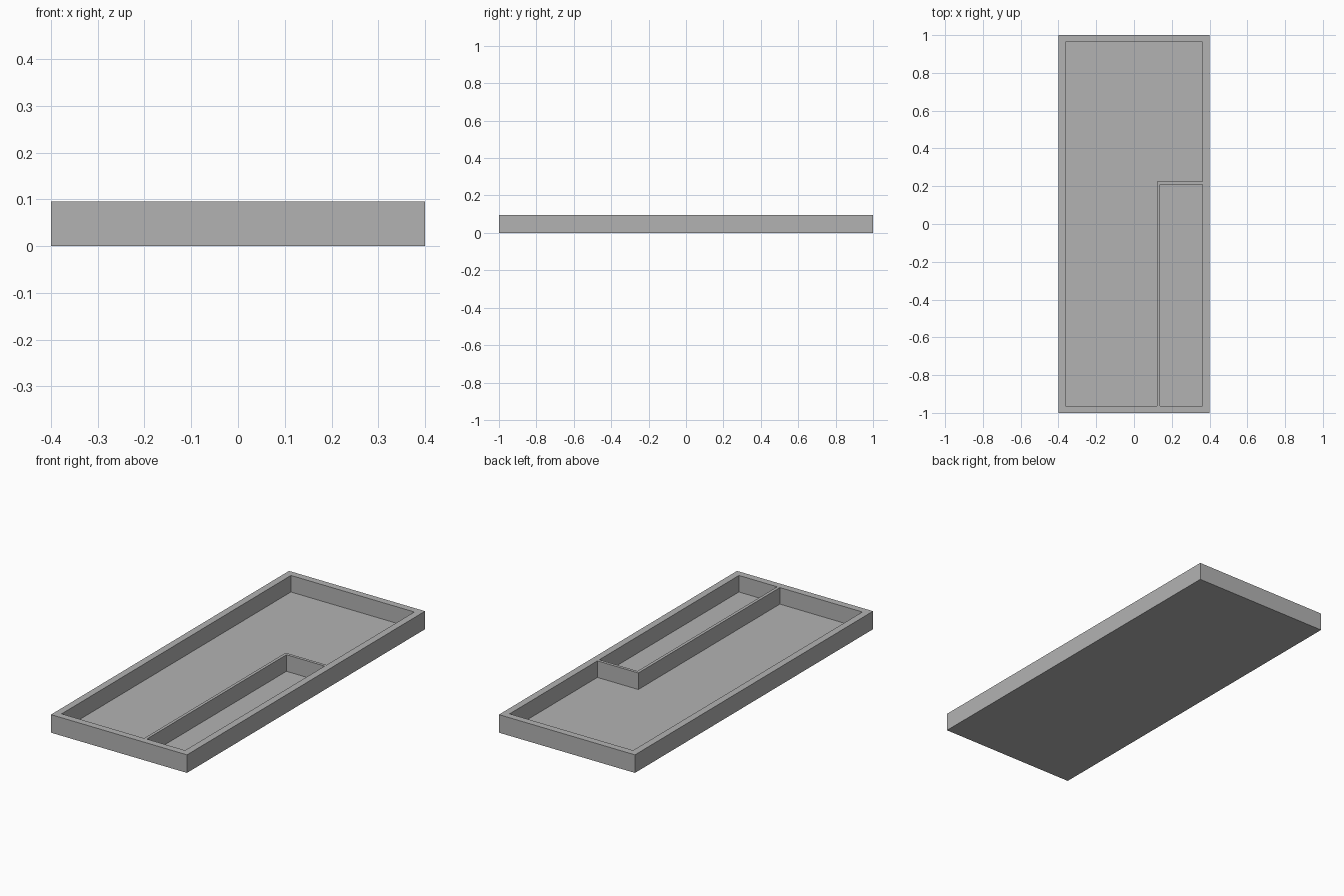
import bpy
import bmesh

cube = bpy.data.objects.get("Cube")
if cube:
    bpy.data.objects.remove(cube, do_unlink=True)

HALF_X, HALF_Y, HEIGHT = 0.40, 1.0, 0.096
IN_X, IN_Y, FLOOR = 0.363, 0.963, 0.008
WALL = 0.016                      # thin divider
DIV_X, DIV_Y = 0.122, 0.226       # outer faces of the divider

grey = bpy.data.materials.new("mid grey")
grey.use_nodes = True
colour = (0.45, 0.45, 0.45, 1)
grey.diffuse_color = colour
grey.node_tree.nodes["Principled BSDF"].inputs["Base Color"].default_value = colour


def prism(name, outline, z0, z1):
    """Extrude a counter-clockwise outline from z0 up to z1."""
    bm = bmesh.new()
    base = bm.faces.new([bm.verts.new((x, y, z0)) for x, y in outline])
    top = bmesh.ops.extrude_face_region(bm, geom=[base], use_keep_orig=True)
    verts = [g for g in top["geom"] if isinstance(g, bmesh.types.BMVert)]
    bmesh.ops.translate(bm, verts=verts, vec=(0, 0, z1 - z0))
    bmesh.ops.recalc_face_normals(bm, faces=bm.faces)
    mesh = bpy.data.meshes.new(name)
    bm.to_mesh(mesh)
    bm.free()
    mesh.materials.append(grey)
    obj = bpy.data.objects.new(name, mesh)
    bpy.context.collection.objects.link(obj)
    return obj


def rectangle(x0, y0, x1, y1):
    return [(x0, y0), (x1, y0), (x1, y1), (x0, y1)]


# Solid block
tray = prism("tray", rectangle(-HALF_X, -HALF_Y, HALF_X, HALF_Y), 0, HEIGHT)

# Large L-shaped compartment and small narrow one
main_outline = [(-IN_X, -IN_Y), (DIV_X, -IN_Y), (DIV_X, DIV_Y),
                (IN_X, DIV_Y), (IN_X, IN_Y), (-IN_X, IN_Y)]
side_outline = rectangle(DIV_X + WALL, -IN_Y, IN_X, DIV_Y - WALL)
cutters = [prism("main_compartment_cutter", main_outline, FLOOR, HEIGHT * 2),
           prism("side_compartment_cutter", side_outline, FLOOR, HEIGHT * 2)]

# Hollow the block, keep the result and drop the cutters
for cutter in cutters:
    cutter.hide_render = True
    cut = tray.modifiers.new("hollow", "BOOLEAN")
    cut.operation = "DIFFERENCE"
    cut.solver = "EXACT"
    cut.object = cutter
bpy.context.view_layer.update()
depsgraph = bpy.context.evaluated_depsgraph_get()
hollow = bpy.data.meshes.new_from_object(tray.evaluated_get(depsgraph))
tray.modifiers.clear()
tray.data = hollow
hollow.name = "tray"
for cutter in cutters:
    bpy.data.objects.remove(cutter, do_unlink=True)
